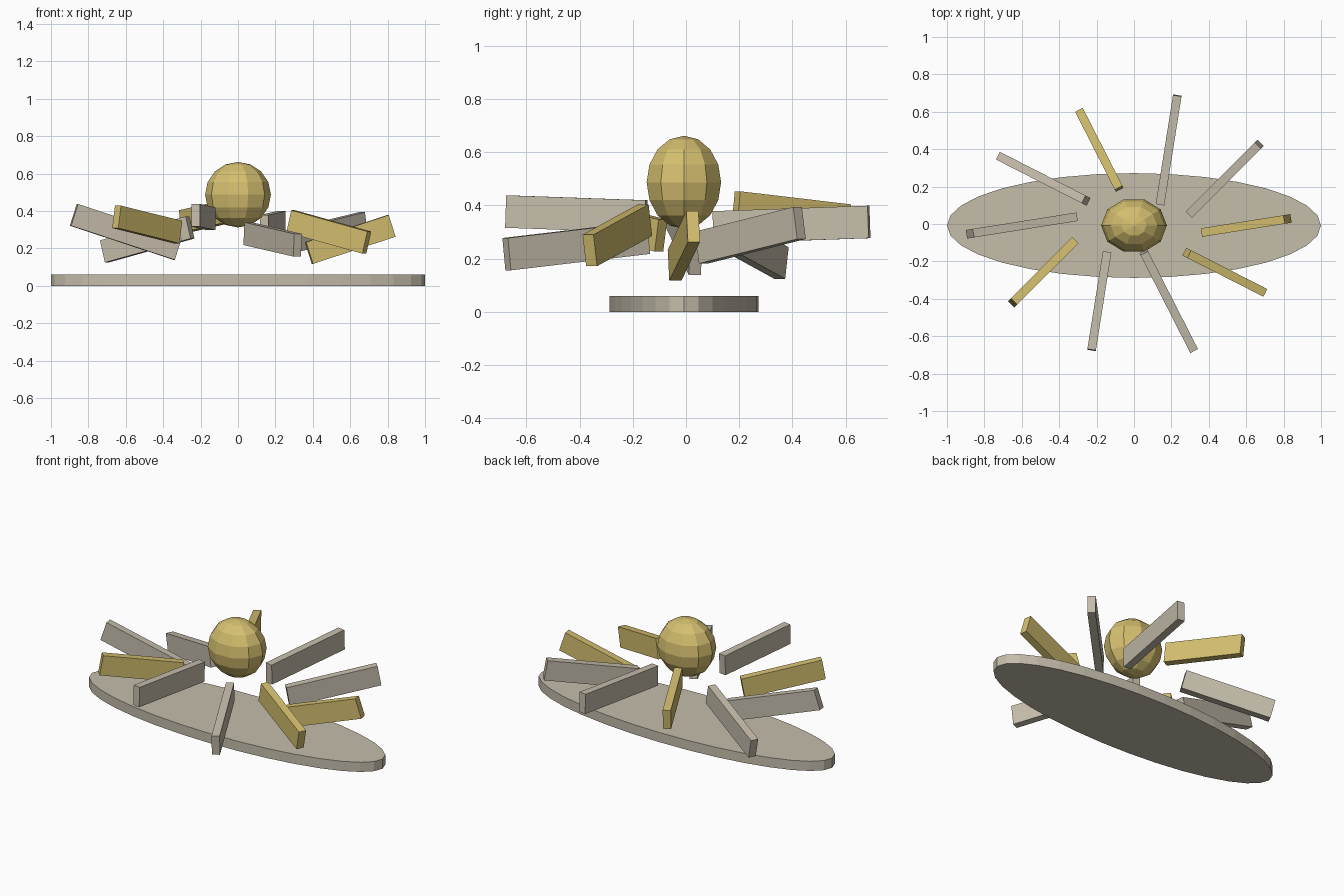
import bpy
import math
from mathutils import Matrix

cube = bpy.data.objects.get("Cube")
if cube:
    bpy.data.objects.remove(cube, do_unlink=True)

CENTRE_Y = -0.008


def make_material(name, colour):
    mat = bpy.data.materials.new(name)
    mat.use_nodes = True
    mat.diffuse_color = (*colour, 1)
    mat.node_tree.nodes["Principled BSDF"].inputs["Base Color"].default_value = (*colour, 1)
    return mat


stone = make_material("warm_grey_stone", (0.56, 0.51, 0.41))
gold = make_material("pale_gold", (0.66, 0.52, 0.16))


def finish(name, transform, mat):
    """Bake a transform into the newest primitive, then name and colour it."""
    obj = bpy.context.object
    obj.name = name
    obj.data.transform(transform)
    obj.data.materials.append(mat)
    return obj


def scale(x, y, z):
    return Matrix.Diagonal((x, y, z, 1))


def move(x, y, z):
    return Matrix.Translation((x, y, z))


# Oval base plate
bpy.ops.mesh.primitive_cylinder_add(vertices=32, radius=1, depth=0.06)
finish("base_plate", move(0, CENTRE_Y, 0.03) @ scale(1, 0.28, 1), stone)

# Faceted central orb
bpy.ops.mesh.primitive_uv_sphere_add(segments=10, ring_count=8, radius=1)
finish("central_orb",
       move(0, CENTRE_Y, 0.487) @ scale(0.176, 0.147, 0.175)
       @ Matrix.Rotation(math.radians(18), 4, "Z"), gold)

# Floating slabs on an oval ring, with cycling length, height and tilt
COUNT = 10
for i in range(COUNT):
    angle = math.tau * i / COUNT
    length = 0.47 + 0.06 * (i % 3)
    height = 0.248 + 0.04 * (i % 4)
    tilt = math.radians(18 - 8 * (i % 5))
    place = move(0.6 * math.cos(angle), CENTRE_Y + 0.425 * math.sin(angle), height)
    turn = Matrix.Rotation(angle + math.radians(9), 4, "Z") @ Matrix.Rotation(-tilt, 4, "Y")
    bpy.ops.mesh.primitive_cube_add(size=1)
    finish(f"ring_slab_{i + 1}", place @ turn @ scale(length, 0.046, 0.122),
           gold if i % 3 == 0 else stone)
